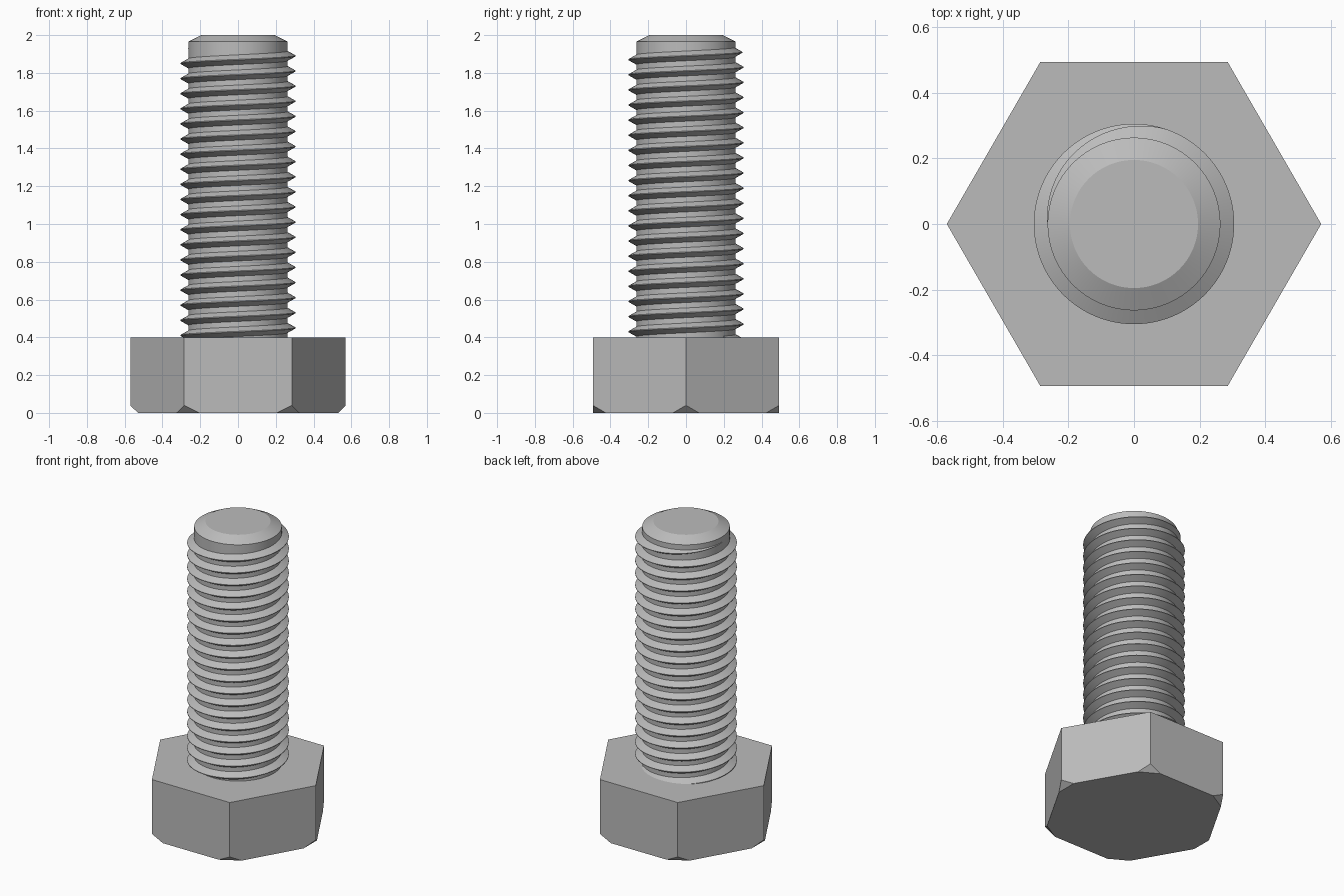
import bpy, bmesh, math
from mathutils import Vector

if "Cube" in bpy.data.objects:
    bpy.data.objects.remove(bpy.data.objects["Cube"])

steel = bpy.data.materials.new("grey steel")
steel.use_nodes = True
steel.diffuse_color = (0.5, 0.5, 0.5, 1)
steel.node_tree.nodes["Principled BSDF"].inputs["Base Color"].default_value = (0.5, 0.5, 0.5, 1)


def finish(bm, name, smooth=False):
    bmesh.ops.recalc_face_normals(bm, faces=bm.faces)
    mesh = bpy.data.meshes.new(name)
    bm.to_mesh(mesh)
    bm.free()
    mesh.materials.append(steel)
    obj = bpy.data.objects.new(name, mesh)
    bpy.context.collection.objects.link(obj)
    if smooth:
        bpy.ops.object.select_all(action='DESELECT')
        obj.select_set(True)
        bpy.context.view_layer.objects.active = obj
        bpy.ops.object.shade_smooth_by_angle(angle=math.radians(25))
    return obj


HEAD_R, HEAD_H, CUT = 0.57, 0.4, 0.04
ROOT_R, CREST_R, PITCH = 0.263, 0.305, 0.08
SEG = 96


def ring(bm, radius, z, count):
    return [bm.verts.new((radius * math.cos(math.tau * i / count),
                          radius * math.sin(math.tau * i / count), z)) for i in range(count)]


def bridge(bm, a, b):
    for i in range(len(a)):
        j = (i + 1) % len(a)
        bm.faces.new((a[i], a[j], b[j], b[i]))


# Hexagonal head with its lower corners sliced off
bm = bmesh.new()
low, high = ring(bm, HEAD_R, 0, 6), ring(bm, HEAD_R, HEAD_H, 6)
bridge(bm, low, high)
bm.faces.new(low)
bm.faces.new(high)
for k in range(6):
    out = Vector((math.cos(k * math.pi / 3), math.sin(k * math.pi / 3), 0))
    cut = bmesh.ops.bisect_plane(bm, geom=bm.verts[:] + bm.edges[:] + bm.faces[:],
                                 plane_co=out * (HEAD_R - CUT),
                                 plane_no=out - Vector((0, 0, 1)), clear_outer=True)
    edges = [e for e in cut["geom_cut"] if isinstance(e, bmesh.types.BMEdge)]
    bmesh.ops.holes_fill(bm, edges=edges)
finish(bm, "hex_head")

# Shank core with a bevelled tip
bm = bmesh.new()
rings = [ring(bm, r, z, SEG) for r, z in ((ROOT_R, HEAD_H - 0.02), (ROOT_R, 1.965), (0.195, 2))]
for a, b in zip(rings, rings[1:]):
    bridge(bm, a, b)
bm.faces.new(rings[0])
bm.faces.new(rings[-1])
finish(bm, "shank_core", True)

# Right-handed thread ridge that fades out near the tip
bm = bmesh.new()
END_ANGLE, END_Z, FADE = math.pi, 1.93, math.radians(110)
turns = (END_Z - HEAD_H + 0.02) / PITCH
steps = int(turns * SEG)
previous = None
for s in range(steps + 1):
    back = (steps - s) * math.tau / SEG
    angle = END_ANGLE - back
    z = END_Z - PITCH * back / math.tau
    grow = min(1, 0.02 + back / FADE)
    crest = ROOT_R + (CREST_R - ROOT_R) * grow
    half = 0.026 * grow
    section = []
    for r, dz in ((ROOT_R - 0.004, -half - 0.002), (crest, -0.002 * grow),
                  (crest, 0.002 * grow), (ROOT_R - 0.004, half + 0.002)):
        section.append(bm.verts.new((r * math.cos(angle), r * math.sin(angle), z + dz)))
    if previous:
        bridge(bm, previous, section)
    else:
        bm.faces.new(section)
    previous = section
bm.faces.new(previous)
finish(bm, "thread_ridge", True)
